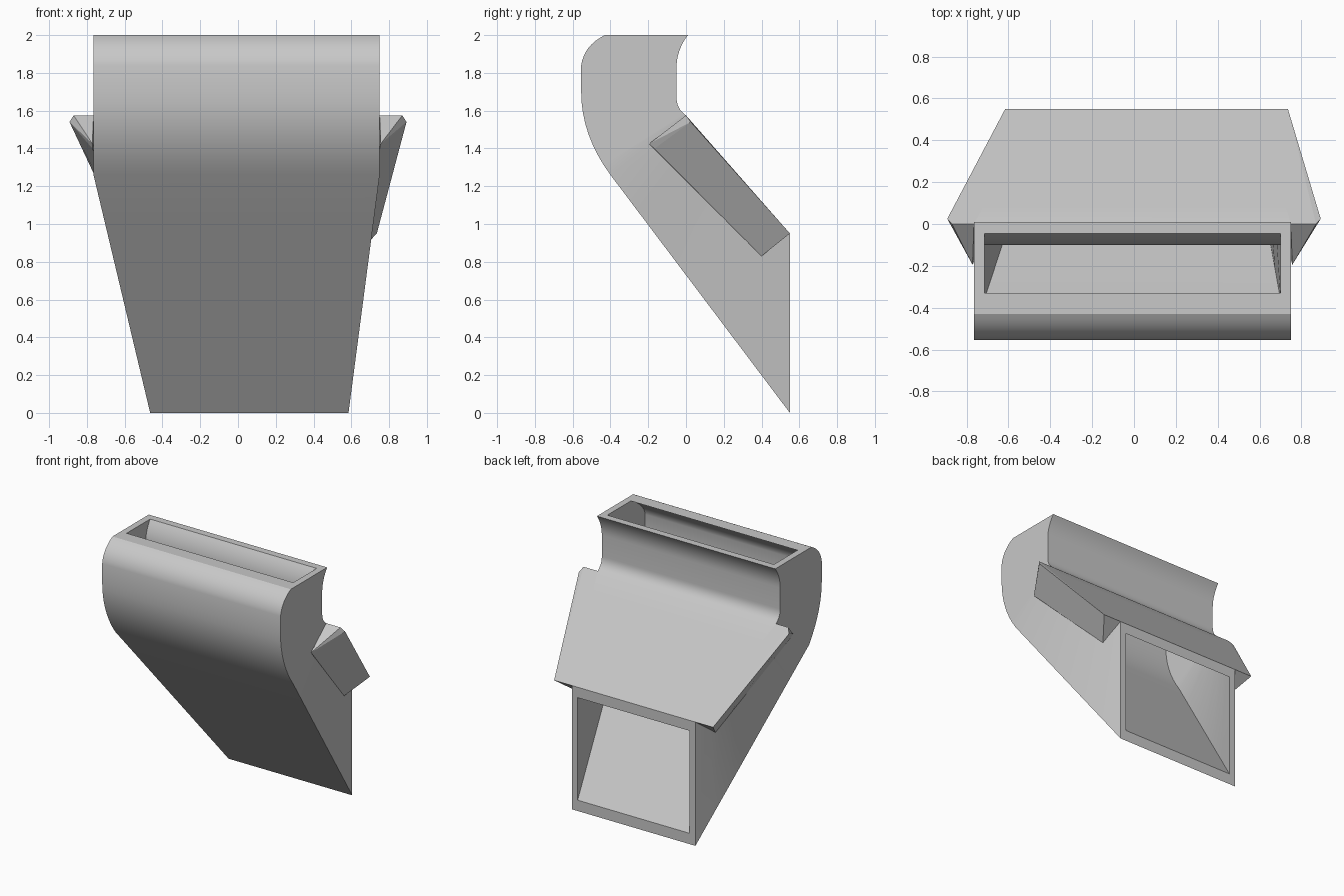
import bpy
import bmesh
from mathutils import Vector

cube = bpy.data.objects.get("Cube")
if cube:
    bpy.data.objects.remove(cube, do_unlink=True)

grey = bpy.data.materials.new("plain grey")
grey.use_nodes = True
colour = (0.58, 0.58, 0.58, 1)
grey.diffuse_color = colour
grey.node_tree.nodes["Principled BSDF"].inputs["Base Color"].default_value = colour


def make_object(name, bm):
    bmesh.ops.recalc_face_normals(bm, faces=bm.faces)
    mesh = bpy.data.meshes.new(name)
    bm.to_mesh(mesh)
    bm.free()
    mesh.materials.append(grey)
    obj = bpy.data.objects.new(name, mesh)
    bpy.context.collection.objects.link(obj)
    return obj


def arc(start, control, end, steps=8):
    a, b, c = Vector(start), Vector(control), Vector(end)
    ts = [i / steps for i in range(steps + 1)]
    return [a * (1 - t) ** 2 + b * 2 * t * (1 - t) + c * t * t for t in ts]


def wall_profile(upper, lower, end, steps=6):
    """Curved neck followed by a straight run to the rear mouth, as (y, z)."""
    bend = arc(*lower)
    run = [bend[-1].lerp(Vector(end), i / steps) for i in range(1, steps + 1)]
    return arc(*upper) + bend + run


def skin(bm, front, back, neck, mouth, steps=6):
    """Four-sided rings lofted along the front and back walls."""
    rings = []
    for i, (f, b) in enumerate(zip(front, back)):
        t = max(0, i - (len(front) - 1 - steps)) / steps
        left, right = (n + (m - n) * t for n, m in zip(neck, mouth))
        corners = [(left, *f), (right, *f), (right, *b), (left, *b)]
        rings.append([bm.verts.new(c) for c in corners])
    for r, s in zip(rings, rings[1:]):
        bridge(bm, r, s)
    return rings


def bridge(bm, r, s):
    for k in range(4):
        n = (k + 1) % 4
        bm.faces.new((r[k], r[n], s[n], s[k]))


# Hollow duct: outer skin, inner skin and the two rims
bm = bmesh.new()
outer = skin(
    bm,
    wall_profile([(-0.43, 2), (-0.54, 1.945), (-0.555, 1.84)],
                 [(-0.555, 1.7), (-0.555, 1.47), (-0.40, 1.26)], (0.55, 0)),
    wall_profile([(0.01, 2), (-0.05, 1.92), (-0.05, 1.83)],
                 [(-0.05, 1.67), (-0.05, 1.61), (0, 1.575)], (0.55, 0.95)),
    (-0.765, 0.75), (-0.465, 0.585))
inner = skin(
    bm,
    wall_profile([(-0.33, 2), (-0.49, 1.92), (-0.505, 1.83)],
                 [(-0.505, 1.7), (-0.505, 1.49), (-0.36, 1.29)], (0.55, 0.083)),
    wall_profile([(-0.045, 2), (-0.1, 1.92), (-0.1, 1.83)],
                 [(-0.1, 1.66), (-0.1, 1.58), (-0.04, 1.535)], (0.55, 0.87)),
    (-0.715, 0.70), (-0.415, 0.535))
bridge(bm, outer[0], inner[0])
bridge(bm, outer[-1], inner[-1])
duct = make_object("duct", bm)
bpy.ops.object.select_all(action='DESELECT')
duct.select_set(True)
bpy.context.view_layer.objects.active = duct
bpy.ops.object.shade_smooth_by_angle(angle=0.5)


# Tapered side wings, flush with the sloping back wall
def wing(name, side, neck, mouth):
    top, low = neck * side, mouth * side
    points = [
        (top, 0, 1.575), (low, 0.55, 0.95),
        (0.87, 0, 1.575), (0.892, 0.025, 1.54), (low + 0.15, 0.55, 0.95),
        (top + 0.006, -0.195, 1.425), (top + 0.006, -0.165, 1.40),
        (top + (low - top) * 0.78, 0.40, 0.83),
    ]
    bm = bmesh.new()
    verts = [bm.verts.new((x * side, y, z)) for x, y, z in points]
    bmesh.ops.convex_hull(bm, input=verts)
    bmesh.ops.dissolve_limit(bm, angle_limit=0.03, verts=bm.verts, edges=bm.edges)
    make_object(name, bm)


wing("left_wing", 1, 0.75, 0.585)
wing("right_wing", -1, -0.765, -0.465)
